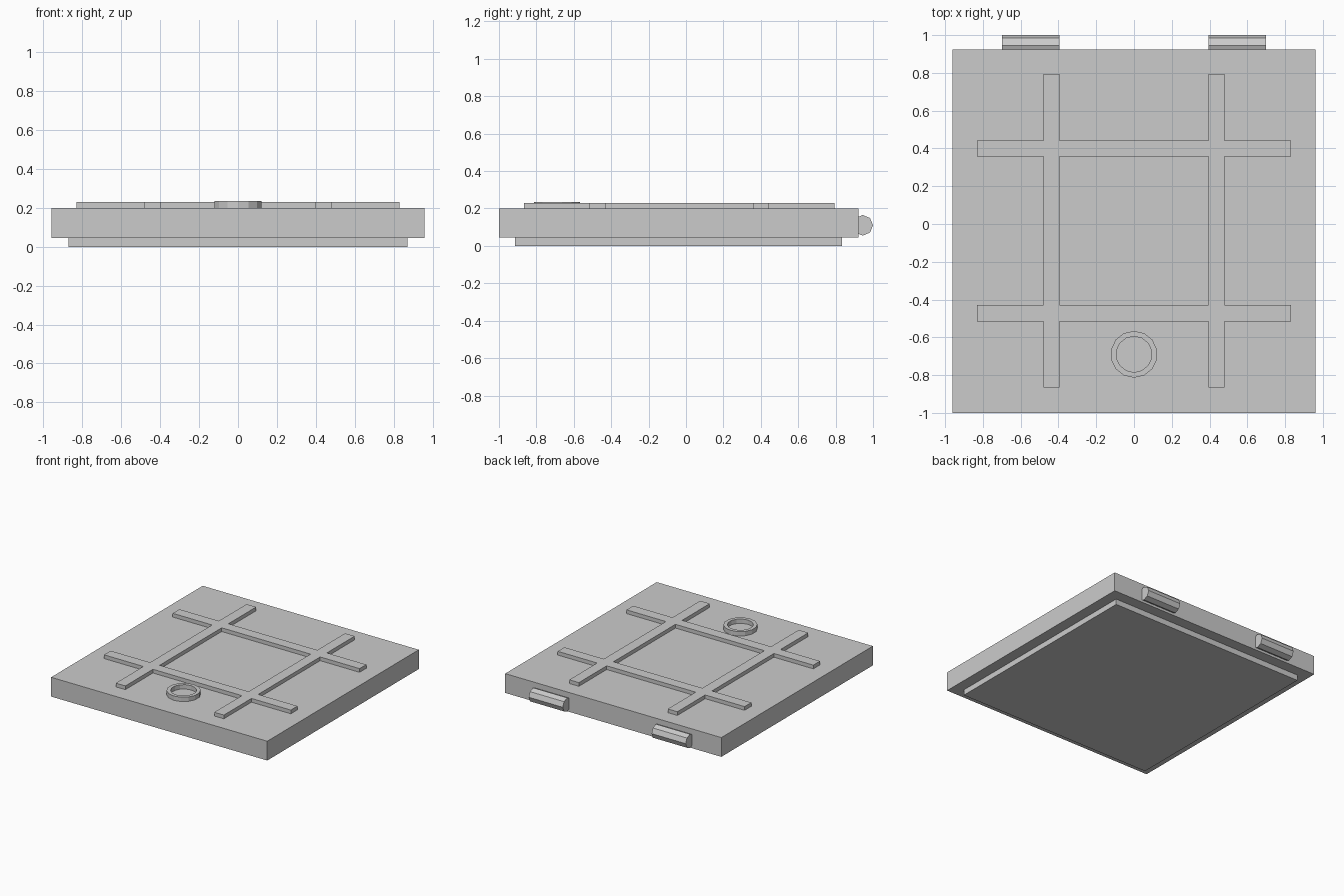
import bpy, bmesh, math
from mathutils import Matrix

if "Cube" in bpy.data.objects:
    bpy.data.objects.remove(bpy.data.objects["Cube"])


def finish(name, bm):
    bmesh.ops.recalc_face_normals(bm, faces=bm.faces[:])
    me = bpy.data.meshes.new(name)
    bm.to_mesh(me)
    bm.free()
    ob = bpy.data.objects.new(name, me)
    bpy.context.collection.objects.link(ob)
    return ob


def box(name, x0, x1, y0, y1, z0, z1):
    bm = bmesh.new()
    bmesh.ops.create_cube(bm, size=1)
    bmesh.ops.scale(bm, vec=(x1 - x0, y1 - y0, z1 - z0), verts=bm.verts)
    bmesh.ops.translate(bm, vec=((x0 + x1) / 2, (y0 + y1) / 2, (z0 + z1) / 2), verts=bm.verts)
    return finish(name, bm)


# hatch slab and the smaller lip underneath
box("hatch_slab", -0.96, 0.96, -1.0, 0.923, 0.045, 0.2)
box("bottom_lip", -0.872, 0.872, -0.913, 0.835, 0.0, 0.045)

# raised crossing ribs: one joined cross-hatch, extruded from a cell layout
xs = [-0.83, -0.48, -0.395, 0.395, 0.48, 0.83]
ys = [-0.865, -0.515, -0.43, 0.357, 0.442, 0.795]
bm = bmesh.new()
for i in range(5):
    for j in range(5):
        if i % 2 or j % 2:
            bm.faces.new([bm.verts.new((xs[a], ys[b], 0.2)) for a, b in
                          ((i, j), (i + 1, j), (i + 1, j + 1), (i, j + 1))])
bmesh.ops.remove_doubles(bm, verts=bm.verts[:], dist=1e-4)
ext = bmesh.ops.extrude_face_region(bm, geom=bm.faces[:], use_keep_orig=True)
bmesh.ops.translate(bm, vec=(0, 0, 0.03),
                    verts=[g for g in ext["geom"] if isinstance(g, bmesh.types.BMVert)])
finish("cross_ribs", bm)

# ring handle: square section swept round
N = 14
bm = bmesh.new()
section = [(0.095, 0.2), (0.124, 0.2), (0.124, 0.235), (0.095, 0.235)]
rings = []
for k in range(N):
    a = 2 * math.pi * (k + 0.5) / N
    rings.append([bm.verts.new((r * math.cos(a), -0.69 + r * math.sin(a), z)) for r, z in section])
for k in range(N):
    p, q = rings[k], rings[(k + 1) % N]
    for s in range(4):
        t = (s + 1) % 4
        bm.faces.new((p[s], q[s], q[t], p[t]))
finish("ring_handle", bm)

# octagonal hinge barrels on the back edge
for side, label in ((-1, "left"), (1, "right")):
    bm = bmesh.new()
    bmesh.ops.create_cone(bm, cap_ends=True, segments=8, radius1=0.055, radius2=0.055, depth=0.303)
    bmesh.ops.transform(bm, matrix=Matrix.Translation((side * 0.546, 0.945, 0.11))
                        @ Matrix.Rotation(math.pi / 2, 4, 'Y'), verts=bm.verts)
    finish("hinge_" + label, bm)
